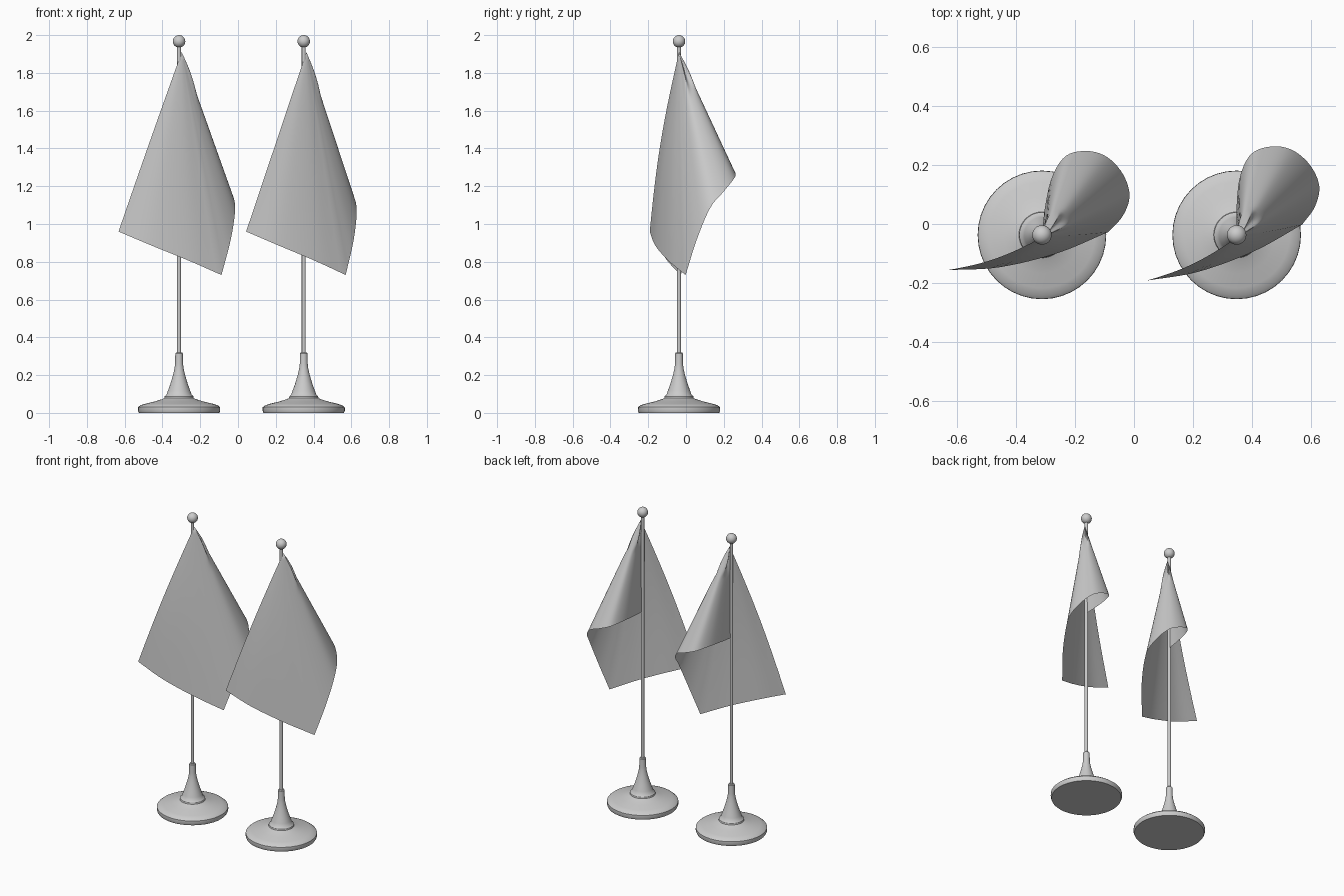
import bpy, bmesh, math
from mathutils import Vector, Matrix

if "Cube" in bpy.data.objects:
    bpy.data.objects.remove(bpy.data.objects["Cube"], do_unlink=True)

grey = bpy.data.materials.new("light grey")
grey.use_nodes = True
grey.diffuse_color = (0.6, 0.6, 0.6, 1)
grey.node_tree.nodes["Principled BSDF"].inputs["Base Color"].default_value = (0.6, 0.6, 0.6, 1)


def finish(name, bm, location, sharp=35):
    mesh = bpy.data.meshes.new(name)
    bm.to_mesh(mesh)
    bm.free()
    mesh.materials.append(grey)
    obj = bpy.data.objects.new(name, mesh)
    obj.location = location
    bpy.context.collection.objects.link(obj)
    bpy.ops.object.select_all(action="DESELECT")
    obj.select_set(True)
    bpy.context.view_layer.objects.active = obj
    bpy.ops.object.shade_smooth_by_angle(angle=math.radians(sharp))
    return obj


def lathe(name, profile, location, segments=40):
    """Turn a (radius, height) profile around the z axis."""
    bm = bmesh.new()
    verts = [bm.verts.new((r, 0, z)) for r, z in profile]
    edges = [bm.edges.new(pair) for pair in zip(verts, verts[1:])]
    bmesh.ops.spin(bm, geom=verts + edges, axis=(0, 0, 1), cent=(0, 0, 0),
                   angle=math.tau, steps=segments)
    bmesh.ops.remove_doubles(bm, verts=bm.verts, dist=1e-5)
    bmesh.ops.recalc_face_normals(bm, faces=bm.faces)
    return finish(name, bm, location)


def smooth_path(points, steps):
    """Catmull-Rom curve through the points."""
    pts = [Vector(p) for p in points]
    pts = [2 * pts[0] - pts[1]] + pts + [2 * pts[-1] - pts[-2]]
    path = []
    for a, b, c, d in zip(pts, pts[1:], pts[2:], pts[3:]):
        for i in range(steps):
            t = i / steps
            path.append(0.5 * (2 * b + (c - a) * t + (2 * a - 5 * b + 4 * c - d) * t ** 2
                               + (3 * b - a - 3 * c + d) * t ** 3))
    return path + [pts[-2]]


# Foot with a stepped collar and a tapering socket
BASE = [(0, 0), (0.213, 0), (0.218, 0.012), (0.217, 0.03), (0.205, 0.04), (0.18, 0.048),
        (0.13, 0.06), (0.092, 0.072), (0.078, 0.078), (0.076, 0.088), (0.066, 0.097),
        (0.06, 0.115), (0.047, 0.15), (0.032, 0.2), (0.024, 0.235), (0.021, 0.26),
        (0.02, 0.315), (0.016, 0.32), (0, 0.32)]

# Free border of the cloth: hoist bottom, round the back fold, down to the
# lower corner, then along the fly end to the far corner
BORDER = [(0, 0.01, 1.3), (0, 0.1, 1.305), (0.012, 0.2, 1.305), (0.05, 0.275, 1.29),
          (0.12, 0.3, 1.265), (0.19, 0.287, 1.235), (0.25, 0.235, 1.17),
          (0.28, 0.165, 1.085), (0.265, 0.095, 0.92), (0.222, 0.035, 0.73),
          (0.06, -0.055, 0.805), (-0.13, -0.125, 0.885), (-0.305, -0.155, 0.96)]
CORNER = 9
APEX = Vector((0.014, 0, 1.91))


def flag(name, location, turn):
    """Cloth fanned out from its gathered top to the free border."""
    border = smooth_path(BORDER[:CORNER + 1], 5)[:-1] + smooth_path(BORDER[CORNER:], 6)
    rows = 24
    bm = bmesh.new()
    grid = []
    for k, end in enumerate(border):
        line = []
        for j in range(rows + 1):
            s = j / rows
            p = APEX.lerp(end, s)
            # small gathers near the top of the back fold
            if 0 < k < 40:
                gather = 0.012 * math.sin(math.pi * min(1, s / 0.3)) * math.sin(k * math.pi / 8)
                p += Vector((0.8, 0.5, 0)) * gather
            # the front panel bellies out a little
            if k > 40:
                p.y -= 0.02 * math.sin(math.pi * s) * (k - 40) / (len(border) - 40)
            line.append(bm.verts.new(p))
        grid.append(line)
    for a, b in zip(grid, grid[1:]):
        for j in range(rows):
            bm.faces.new((a[j], a[j + 1], b[j + 1], b[j]))
    bmesh.ops.remove_doubles(bm, verts=bm.verts, dist=1e-5)
    bmesh.ops.recalc_face_normals(bm, faces=bm.faces)
    bmesh.ops.rotate(bm, verts=bm.verts, cent=(0, 0, 0),
                     matrix=Matrix.Rotation(math.radians(turn), 3, "Z"))
    return finish(name, bm, location, 80)


def ball(name, location):
    bm = bmesh.new()
    bmesh.ops.create_uvsphere(bm, u_segments=24, v_segments=16, radius=0.033)
    return finish(name, bm, location)


for side, x, turn in (("right", -0.312, -6.5), ("left", 0.348, 0)):
    spot = Vector((x, -0.037, 0))
    lathe(side + "_base", BASE, spot)
    lathe(side + "_pole", [(0, 0.3), (0.0105, 0.3), (0.0105, 1.95), (0, 1.95)], spot, 16)
    ball(side + "_finial", spot + Vector((0, 0, 1.967)))
    flag(side + "_flag", spot, turn)
